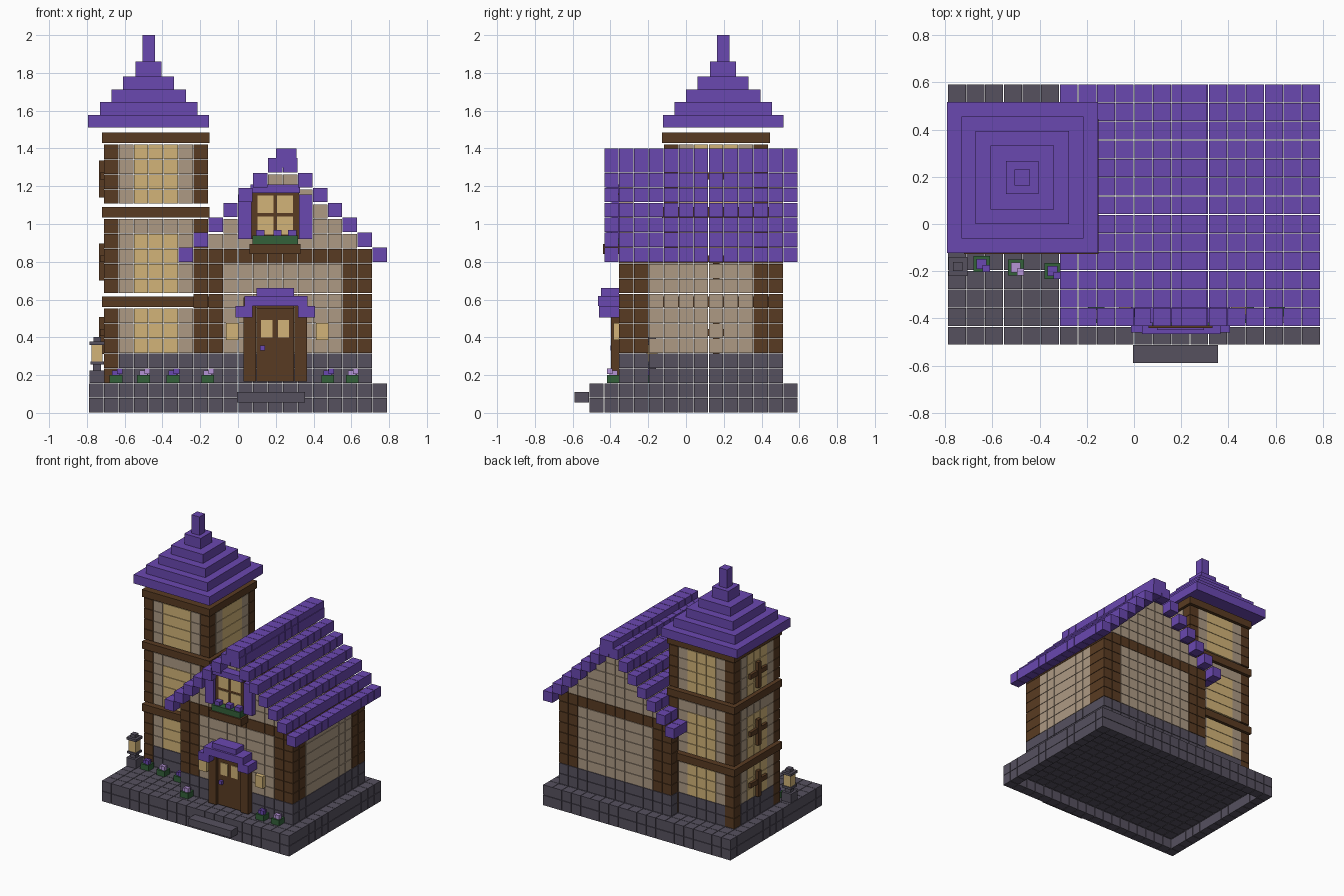
import bpy, bmesh
from mathutils import Matrix, Vector

cube = bpy.data.objects.get("Cube")
if cube:
    bpy.data.objects.remove(cube)

U = 0.079                       # block pitch
X0, Y0 = -0.79, -0.513          # corner of the block grid
GAP = 0.003                     # joint between blocks


def material(name, hexcode):
    def lin(c):
        return c / 12.92 if c <= 0.04045 else ((c + 0.055) / 1.055) ** 2.4
    col = [lin(int(hexcode[i:i + 2], 16) / 255) for i in (0, 2, 4)] + [1]
    m = bpy.data.materials.new(name)
    m.use_nodes = True
    m.diffuse_color = col
    bsdf = m.node_tree.nodes["Principled BSDF"]
    bsdf.inputs["Base Color"].default_value = col
    bsdf.inputs["Roughness"].default_value = 0.8
    return m


STONE = material("grey stone", "56515F")
TIMBER = material("dark timber", "593B22")
PLASTER = material("beige plaster", "AE9A84")
GLASS = material("warm window", "D2B478")
PURPLE = material("purple tile", "6A48B0")
GREEN = material("leaf green", "33613A")
LILAC = material("lilac petal", "B593D6")


def build(name, boxes):
    """One object from (x0, x1, y0, y1, z0, z1, material) boxes."""
    bm = bmesh.new()
    mats = []
    for x0, x1, y0, y1, z0, z1, mat in boxes:
        if mat not in mats:
            mats.append(mat)
        centre = Vector((x0 + x1, y0 + y1, z0 + z1)) / 2
        size = Matrix.Diagonal((x1 - x0, y1 - y0, z1 - z0, 1))
        made = bmesh.ops.create_cube(bm, size=1, matrix=Matrix.Translation(centre) @ size)
        for face in {f for v in made["verts"] for f in v.link_faces}:
            face.material_index = mats.index(mat)
    mesh = bpy.data.meshes.new(name)
    bm.to_mesh(mesh)
    bm.free()
    for m in mats:
        mesh.materials.append(m)
    ob = bpy.data.objects.new(name, mesh)
    bpy.context.collection.objects.link(ob)
    return ob


def blocks(name, cells, lift=0.0):
    """One object from a dictionary of grid cells and their materials."""
    g = GAP / 2
    build(name, [(X0 + i * U + g, X0 + (i + 1) * U - g,
                  Y0 + j * U + g, Y0 + (j + 1) * U - g,
                  k * U + g + lift, (k + 1) * U - g + lift, m)
                 for (i, j, k), m in cells.items()])


def ring(i0, i1, j0, j1):
    return [(i, j) for i in range(i0, i1 + 1) for j in range(j0, j1 + 1)
            if i in (i0, i1) or j in (j0, j1)]


# Platform: hollow bottom course under a full floor
base = {(i, j, 0): STONE for i, j in ring(0, 19, 0, 13)}
base.update({(i, j, 1): STONE for i in range(20) for j in range(14)})
blocks("platform", base)
build("front_step", [(-0.005, 0.355, -0.59, -0.513, 0.055, 0.11, STONE)])

# Tower walls: three storeys with a wide window on each side
tower = {}
storeys = [(2, 6, 4, 6), (8, 12, 8, 11), (14, 17, 14, 17)]
for low, high, win_low, win_high in storeys:
    for i, j in ring(1, 7, 5, 11):
        for k in range(low, high + 1):
            if i in (1, 7) and j in (5, 11):
                m = TIMBER
            elif k < 4:
                m = STONE
            elif (3 <= i <= 5 or 7 <= j <= 9) and win_low <= k <= win_high:
                m = GLASS
            else:
                m = PLASTER
            tower[i, j, k] = m
blocks("tower_walls", tower)
build("tower_beams", [(-0.72, -0.15, -0.128, 0.444, z, z + 0.055, TIMBER)
                      for z in (0.56, 1.035, 1.43)])

# Cross bars on the outer side of the tower
bars = []
for z in (0.41, 0.8, 1.238):
    bars += [(-0.735, -0.709, 0.142, 0.178, z - 0.098, z + 0.098, TIMBER),
             (-0.73, -0.709, 0.06, 0.26, z - 0.002, z + 0.034, TIMBER)]
build("tower_window_bars", bars)

# Tower roof: stacked shrinking slabs and a spire
steps = []
z = 1.51
for half in (0.32, 0.258, 0.198, 0.135, 0.069):
    top = z + (0.08 if half < 0.1 else 0.0675)
    steps.append((-0.473 - half, -0.473 + half, 0.197 - half, 0.197 + half, z, top, PURPLE))
    z = top
steps.append((-0.506, -0.44, 0.164, 0.23, z, 2.0, PURPLE))
build("tower_roof", steps)

# House walls: stone footing, timber corners, plaster, top beam and stepped gables
house = {}
for i, j in ring(7, 18, 2, 12):
    corner = (i <= 8 or i >= 17) and (j <= 3 or j >= 11)
    for k in range(2, 11):
        house[i, j, k] = (STONE if k < 4 else
                          TIMBER if corner or k == 10 else PLASTER)
    if j in (2, 12):
        for k in range(11, 11 + min(i - 7, 18 - i)):
            house[i, j, k] = PLASTER


def outside_tower(cell):
    return not (1 <= cell[0] <= 7 and 5 <= cell[1] <= 11)


blocks("house_walls", {c: m for c, m in house.items() if outside_tower(c)})

# House roof: one block step per column, plus a ridge
roof = {(i, j, 10 + min(i - 6, 19 - i)): PURPLE
        for i in range(6, 20) for j in range(1, 14)}
blocks("house_roof", {c: m for c, m in roof.items() if outside_tower(c)}, 0.008)
build("roof_ridge", [(0.2, 0.31, Y0 + j * U + 0.0015, Y0 + (j + 1) * U - 0.0015,
                      1.3, 1.4, PURPLE) for j in range(1, 14)])

# Gable window with shutters, hood and flower box
WALL = -0.354
CX = 0.197
window = [(CX - 0.125, CX + 0.125, -0.375, WALL, 0.92, 1.17, TIMBER)]
for side in (-1, 1):
    x = CX + side * 0.052
    for zc in (0.992, 1.105):
        window.append((x - 0.042, x + 0.042, -0.38, -0.374, zc - 0.047, zc + 0.047, GLASS))
build("gable_window", window)
build("window_shutters", [(CX + s * 0.162 - 0.036, CX + s * 0.162 + 0.036,
                           -0.395, WALL, 0.92, 1.155, PURPLE) for s in (-1, 1)])
build("window_hood", [(CX - 0.13, CX + 0.13, -0.42, WALL, 1.165, 1.21, PURPLE)])
build("window_sill", [(CX - 0.135, CX + 0.135, -0.44, WALL, 0.84, 0.895, TIMBER)])
build("window_box", [(CX - 0.12, CX + 0.12, -0.43, WALL, 0.895, 0.938, GREEN)] +
      [(CX + d - 0.022, CX + d + 0.022, -0.42, -0.38, 0.93, 0.968, PURPLE)
       for d in (-0.08, 0.012, 0.09)])

# Door with frame, panes and knob
door = [(CX - 0.1, CX + 0.1, -0.38, WALL, 0.165, 0.55, TIMBER),
        (CX - 0.1, CX + 0.1, -0.398, WALL, 0.55, 0.61, TIMBER)]
for s in (-1, 1):
    x = CX + s * 0.135
    door.append((x - 0.033, x + 0.033, -0.398, WALL, 0.165, 0.61, TIMBER))
    x = CX + s * 0.044
    door.append((x - 0.03, x + 0.03, -0.386, -0.378, 0.4, 0.492, GLASS))
door.append((0.117, 0.143, -0.4, -0.378, 0.33, 0.358, PURPLE))
build("front_door", door)

# Stepped canopy over the door
build("door_canopy",
      [(CX + s * 0.165 - 0.045, CX + s * 0.165 + 0.045, -0.46, WALL, 0.505, 0.567, PURPLE)
       for s in (-1, 1)] +
      [(CX - 0.163, CX + 0.17, -0.466, WALL, 0.565, 0.62, PURPLE),
       (CX - 0.1, CX + 0.1, -0.45, WALL, 0.62, 0.66, PURPLE)])
build("wall_lanterns", [(x - 0.033, x + 0.033, -0.385, WALL, 0.385, 0.475, GLASS)
                        for x in (-0.03, 0.445)])

# Standing lantern on the platform corner: half width, bottom, top
lantern = [(0.04, 0.158, 0.225, STONE), (0.022, 0.225, 0.255, STONE),
           (0.036, 0.255, 0.272, STONE), (0.029, 0.272, 0.36, GLASS),
           (0.04, 0.36, 0.378, STONE), (0.02, 0.378, 0.402, STONE)]
build("standing_lantern", [(-0.746 - h, -0.746 + h, -0.18 - h, -0.18 + h, a, b, m)
                           for h, a, b, m in lantern])

# Flower tufts
spots = [(-0.645, -0.17), (-0.5, -0.185), (-0.345, -0.2),
         (-0.16, -0.385), (0.475, -0.385), (0.605, -0.385)]
for n, (x, y) in enumerate(spots):
    petal = LILAC if n % 2 else PURPLE
    build(f"flower_tuft_{n + 1}", [
        (x - 0.034, x + 0.034, y - 0.034, y + 0.034, 0.158, 0.2, GREEN),
        (x - 0.022, x + 0.02, y - 0.02, y + 0.022, 0.195, 0.225, petal),
        (x + 0.004, x + 0.034, y - 0.034, y - 0.004, 0.205, 0.236, petal)])
